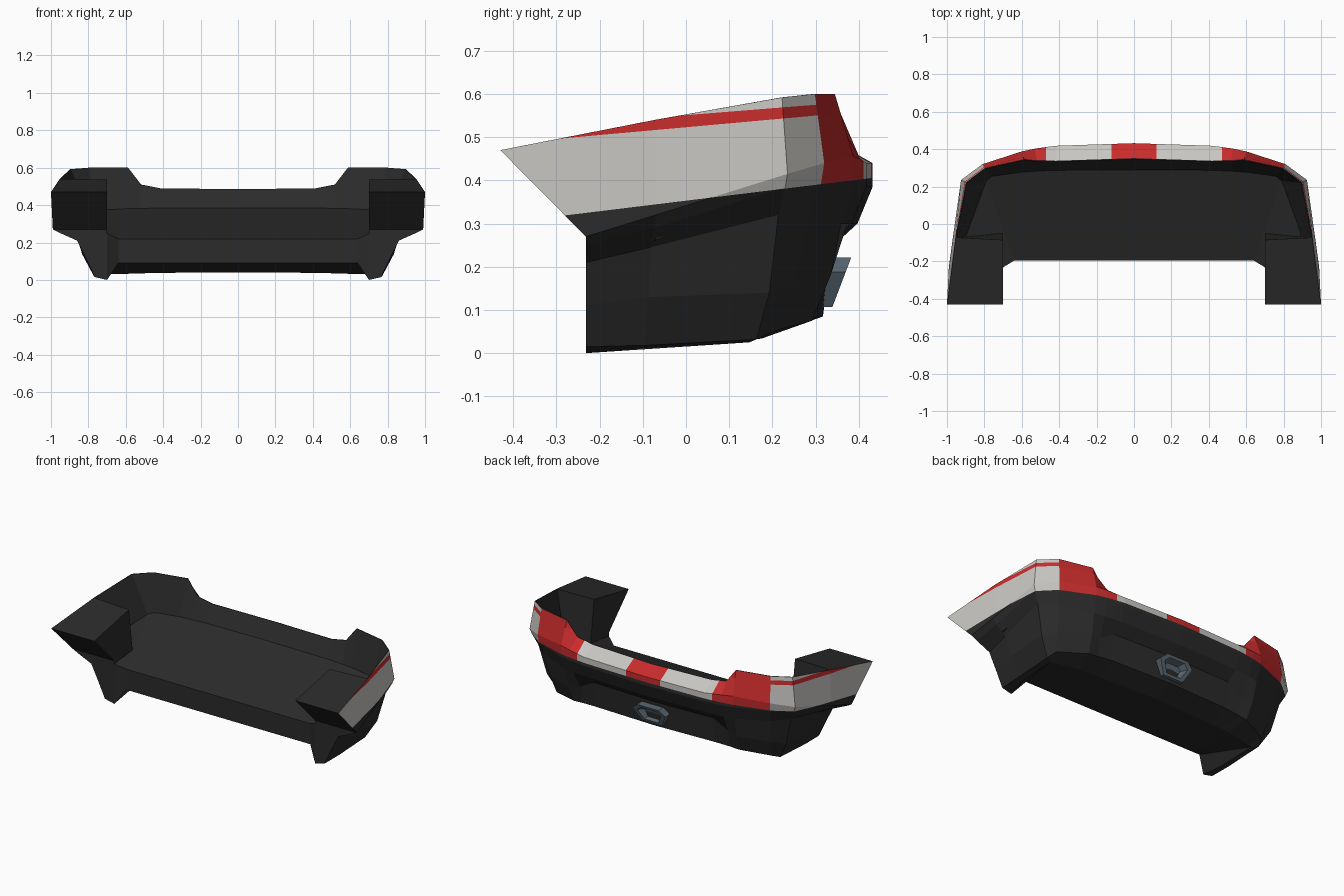
import bpy, bmesh, math

if "Cube" in bpy.data.objects:
    bpy.data.objects.remove(bpy.data.objects["Cube"])


def material(name, rgb):
    m = bpy.data.materials.new(name)
    m.diffuse_color = (*rgb, 1)
    m.use_nodes = True
    m.node_tree.nodes["Principled BSDF"].inputs["Base Color"].default_value = m.diffuse_color
    return m


BLACK = material("black plastic", (0.024, 0.024, 0.024))
RED = material("red paint", (0.58, 0.025, 0.025))
WHITE = material("off white paint", (0.58, 0.565, 0.54))
STEEL = material("blue grey metal", (0.10, 0.135, 0.165))


def finish(bm, name, mats):
    bmesh.ops.recalc_face_normals(bm, faces=bm.faces)
    me = bpy.data.meshes.new(name)
    bm.to_mesh(me)
    bm.free()
    for m in mats:
        me.materials.append(m)
    ob = bpy.data.objects.new(name, me)
    bpy.context.collection.objects.link(ob)
    return ob


# Plan of the bumper from the middle to the side: x, y, facing angle
PLAN = [(0, .432, 0), (.42, .418, 3), (.53, .403, 10), (.60, .388, 15),
        (.81, .32, 30), (.925, .235, 65), (.968, -.07, 83)]
# Cross-section at each plan point as (inset, z):
# rim, belt top, belt bottom, lip, recess, lower edge, underside
SECTIONS = [
    [(.08, .485), (0, .44), (0, .385), (.035, .30), (.095, .245), (.115, .085), (.24, .04)],
    [(.08, .490), (0, .44), (0, .385), (.035, .30), (.095, .245), (.115, .085), (.24, .038)],
    [(.065, .51), (0, .45), (0, .385), (.03, .30), (.085, .19), (.11, .08), (.23, .036)],
    [(.045, .60), (0, .455), (0, .385), (.03, .30), (.055, .18), (.10, .075), (.22, .034)],
    [(.025, .60), (0, .44), (.01, .385), (.04, .31), (.08, .16), (.12, .055), (.20, .03)],
    [(.03, .592), (0, .415), (.012, .385), (.05, .32), (.10, .14), (.17, .032), (.21, .025)],
    [(.015, .54), (0, .32), (.025, .29), (.10, .245), (.14, .13), (.20, .018), (.24, .012)],
]
# Where the inner wall meets the tray floor
TRAY = [(0, .29), (.42, .287), (.53, .282), (.60, .277), (.76, .255), (.79, .23), (.90, -.07)]
# Last section, the cut end of the side arm
TAIL = [(1, -.43, .47), (1, -.43, .47), (.99, -.232, .27), (.95, -.232, .25),
        (.86, -.232, .21), (.81, -.232, .11), (.765, -.232, .015), (.70, -.232, 0)]


def section_ring(i):
    """Closed ring: outer skin from rim to underside, then the inner tray."""
    x, y, a = PLAN[i]
    sx, sy = math.sin(math.radians(a)), math.cos(math.radians(a))

    def at(inset, z):
        return (max(0, x - sx * inset), y - sy * inset, z)
    sec = SECTIONS[i]
    ring = [at(sec[0][0] + .004, sec[0][1])] + [at(*p) for p in sec]
    if i < 6:
        fx = min(x, .64)
        ring += [(fx, -.195, .09), (fx, -.195, .22)]
    else:
        ring += [(.70, -.232, 0), (.70, -.232, .25)]
    tx, ty = TRAY[i]
    ring.append((tx, ty, .22 + .344 * (ty + .19)))
    return ring


# Bumper shell, half of it, skinned over the sections
bm = bmesh.new()
rings = [[bm.verts.new(p) for p in section_ring(i)] for i in range(7)]
tail = [bm.verts.new(p) for p in TAIL]


def skin(a, b, pairs):
    for j, k in pairs:
        f = bm.faces.new((a[j], a[k], b[k], b[j]))
        f.material_index = 1 if 1 <= j <= 3 else 0      # candidates for paint


for a, b in zip(rings, rings[1:]):
    skin(a, b, [(j, (j + 1) % 11) for j in range(11)])
skin(rings[6], tail, [(j, j + 1) for j in range(7)])

# Solid block at the end of the side arm
last = rings[6]
tip, elbow, back_top, back_low = [bm.verts.new(p) for p in (
    (.70, -.43, .47), (.70, -.232, .27), (.70, -.085, .537), (.70, -.05, .27))]
for face in (tail[2:] + [elbow],
             [tail[1], tail[2], elbow, tip],
             [tail[0], last[0], back_top, tip],
             [tip, elbow, last[9], back_low, back_top],
             [back_top, last[0], last[10], back_low],
             [last[10], back_low, last[9]]):
    bm.faces.new(face)
bmesh.ops.remove_doubles(bm, verts=bm.verts, dist=1e-4)


# Painted band: cut along the colour borders, then colour by position
def cut(co, no):
    faces = [f for f in bm.faces if f.material_index == 1]
    geom = faces + list({e for f in faces for e in f.edges}) + \
        list({v for f in faces for v in f.verts})
    bmesh.ops.bisect_plane(bm, geom=geom, plane_co=co, plane_no=no, dist=1e-5)


LOW, STRIPE_LOW, STRIPE_HIGH = (.353, .122), (.523, .09), (.551, .08)
for x in (.12, .47):
    cut((x, 0, 0), (1, 0, 0))
for h, s in (LOW, STRIPE_LOW, STRIPE_HIGH):
    cut((0, 0, h), (0, -s, 1))
for f in bm.faces:
    if f.material_index != 1:
        continue
    c = f.calc_center_median()

    def above(line):
        return c.z > line[0] + line[1] * c.y
    if not above(LOW):
        f.material_index = 0
    elif c.x < .12 or .47 < c.x < .81:
        f.material_index = 1
    elif c.x > .81 and above(STRIPE_LOW) and not above(STRIPE_HIGH):
        f.material_index = 1
    else:
        f.material_index = 2
shell = finish(bm, "bumper_shell", [BLACK, RED, WHITE])
mirror = shell.modifiers.new("mirror", 'MIRROR')
mirror.use_clip = True

# Tow bracket: tilted six-sided ring with a sunken middle
bm = bmesh.new()
OUTLINE = [(-.075, .222), (.075, .222), (.115, .188), (.07, .107), (-.07, .107), (-.115, .188)]
loops = []
for scale, depth in ((1, -.05), (1, 0), (.72, 0), (.52, -.035)):
    loop = []
    for x, z in OUTLINE:
        z = .165 + (z - .165) * scale
        loop.append(bm.verts.new((x * scale, .361 + (z - .165) * .38 + depth, z)))
    loops.append(loop)
for a, b in zip(loops, loops[1:]):
    for j in range(6):
        k = (j + 1) % 6
        bm.faces.new((a[j], a[k], b[k], b[j]))
bm.faces.new(loops[-1])
bm.faces.new(loops[0][::-1])
finish(bm, "tow_bracket", [STEEL])
